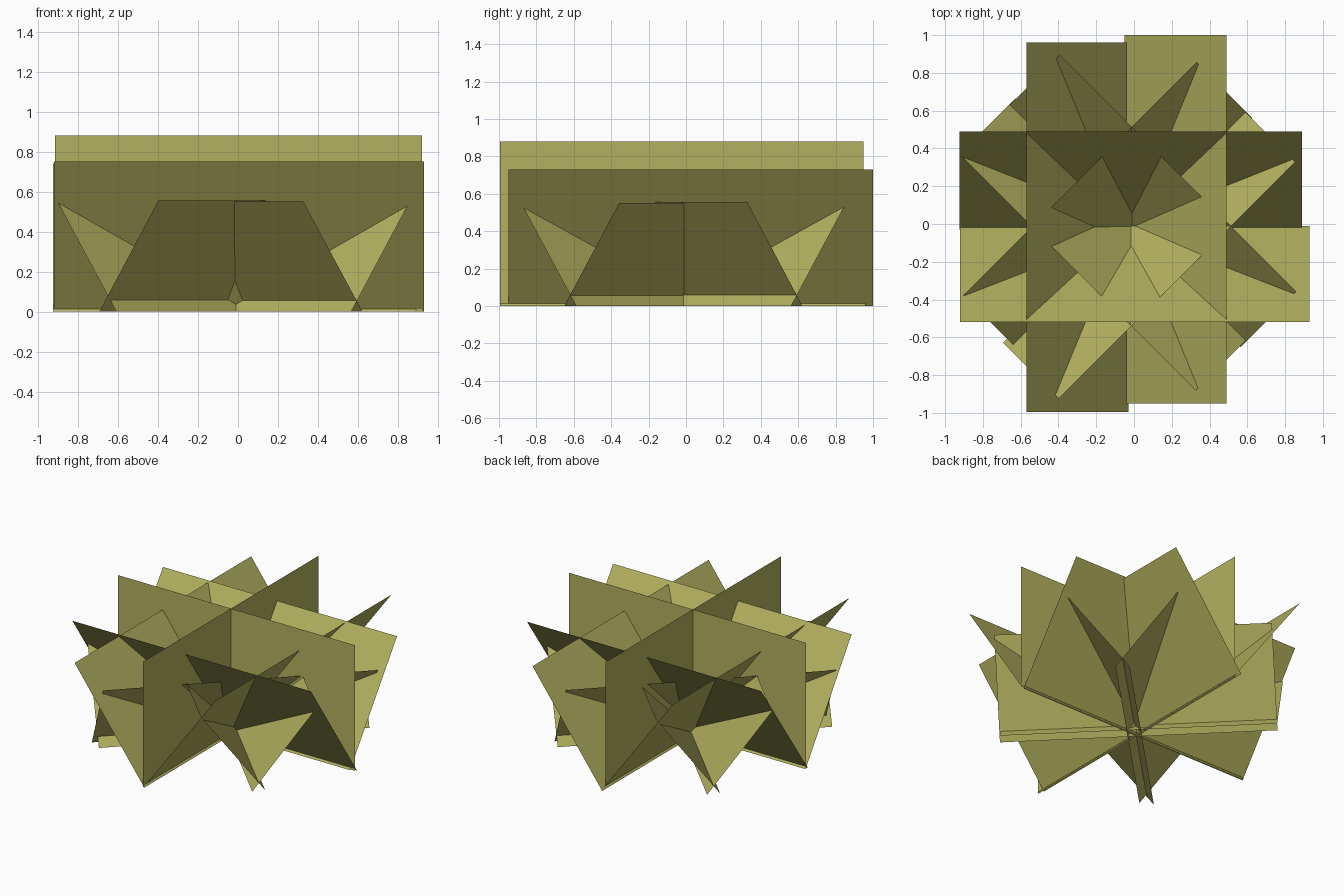
import bpy
import bmesh
from math import radians, cos, sin
from mathutils import Vector

if "Cube" in bpy.data.objects:
    bpy.data.objects.remove(bpy.data.objects["Cube"])

leaf = bpy.data.materials.new("olive_green")
leaf.diffuse_color = (0.45, 0.44, 0.115, 1.0)
leaf.use_nodes = True
leaf.node_tree.nodes["Principled BSDF"].inputs["Base Color"].default_value = leaf.diffuse_color


def card(name, angle, lo, hi, foot, top, height):
    """Flat leaf card running along `angle` from lo to hi; its foot and top
    edges are shifted sideways by the given offsets, so it can lean."""
    a = radians(angle)
    along = Vector((cos(a), sin(a), 0))
    side = Vector((-sin(a), cos(a), 0))
    up = Vector((0, 0, height))
    bm = bmesh.new()
    corners = [along * lo + side * foot, along * hi + side * foot,
               along * hi + side * top + up, along * lo + side * top + up]
    bm.faces.new([bm.verts.new(c) for c in corners])
    mesh = bpy.data.meshes.new(name)
    bm.to_mesh(mesh)
    bm.free()
    mesh.materials.append(leaf)
    obj = bpy.data.objects.new(name, mesh)
    bpy.context.collection.objects.link(obj)
    return obj


# Two upright cards crossing in the middle
card("upright_leaf_across", 0, -0.915, 0.92, -0.02, -0.02, 0.88)
card("upright_leaf_deep", 90, -0.995, 0.95, 0.04, 0.04, 0.88)

# Four large cards leaning outwards to the front, back, left and right
card("front_leaf", 0, -0.92, 0.93, -0.01, -0.52, 0.75)
card("back_leaf", 0, -0.925, 0.89, -0.03, 0.49, 0.74)
card("left_leaf", 90, -0.995, 0.96, 0.03, 0.57, 0.73)
card("right_leaf", 90, -0.95, 1.0, 0.05, -0.49, 0.73)

# Four smaller cards leaning outwards on the diagonals
card("back_right_leaf", -45, -0.91, 0.86, -0.06, 0.354, 0.55)
card("front_left_leaf", -45, -0.915, 0.855, 0.025, -0.393, 0.55)
card("front_right_leaf", 45, -0.935, 0.835, 0.045, -0.371, 0.555)
card("back_left_leaf", 45, -0.905, 0.84, -0.045, 0.371, 0.55)
